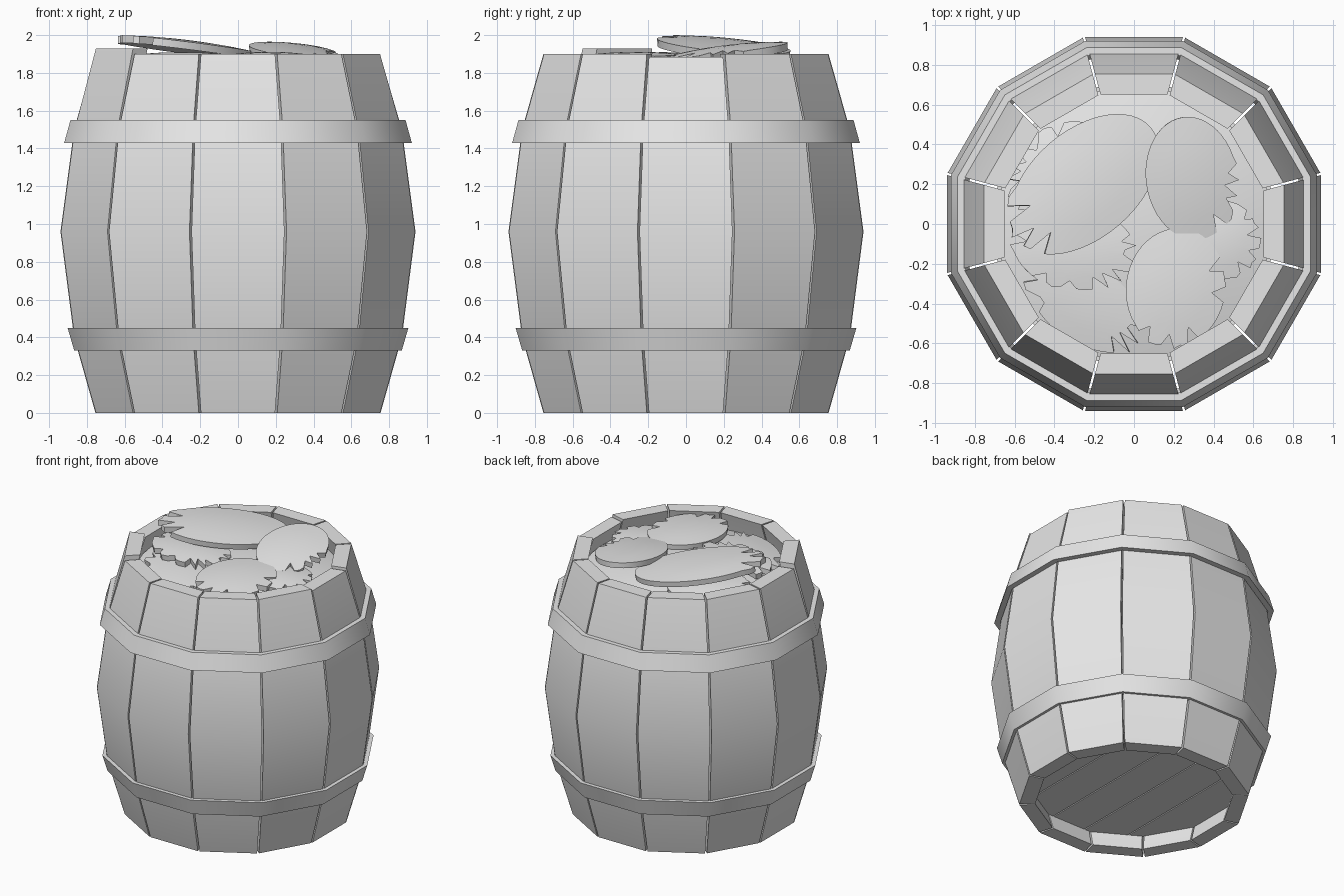
import bpy, bmesh, random
from math import cos, sin, tan, pi, radians, sqrt

random.seed(4)
if "Cube" in bpy.data.objects:
    bpy.data.objects.remove(bpy.data.objects["Cube"], do_unlink=True)

grey = bpy.data.materials.new("pale_grey")
grey.use_nodes = True
grey.diffuse_color = (0.8, 0.8, 0.8, 1)
grey.node_tree.nodes["Principled BSDF"].inputs["Base Color"].default_value = (0.8, 0.8, 0.8, 1)

SIDES = 12
HALF = pi / SIDES
THICK = 0.105


def finish(name, bm, angle=35, solid=0):
    """Turn a bmesh into a shaded object, with optional thickness."""
    bmesh.ops.recalc_face_normals(bm, faces=bm.faces)
    mesh = bpy.data.meshes.new(name)
    bm.to_mesh(mesh)
    bm.free()
    mesh.materials.append(grey)
    obj = bpy.data.objects.new(name, mesh)
    bpy.context.collection.objects.link(obj)
    bpy.ops.object.select_all(action="DESELECT")
    obj.select_set(True)
    bpy.context.view_layer.objects.active = obj
    if solid:
        mod = obj.modifiers.new("thickness", "SOLIDIFY")
        mod.thickness = solid
        mod.offset = -1
        bpy.ops.object.modifier_apply(modifier=mod.name)
    bpy.ops.object.shade_smooth_by_angle(angle=radians(angle))
    return obj


def loft(bm, loops, wrap=False):
    """Bridge equal closed loops; cap the ends unless they wrap round."""
    rows = [[bm.verts.new(p) for p in loop] for loop in loops]
    pairs = list(zip(rows, rows[1:])) + ([(rows[-1], rows[0])] if wrap else [])
    n = len(rows[0])
    for a, b in pairs:
        for i in range(n):
            j = (i + 1) % n
            bm.faces.new((a[i], a[j], b[j], b[i]))
    if not wrap:
        bm.faces.new(rows[0])
        bm.faces.new(rows[-1])
    return rows


def polygon(apothem, z):
    r = apothem / cos(HALF)
    return [(r * cos(HALF * (2 * i + 1)), r * sin(HALF * (2 * i + 1)), z) for i in range(SIDES)]


# Staves: a bowed plank for each side, two cut to odd lengths
PROFILE = [(0, 0.755), (0.4, 0.868), (0.96, 0.94), (1.5, 0.868), (1.9, 0.755)]
for k in range(SIDES):
    a = 2 * HALF * k
    extra = {7: 0.03, 0: -0.015}.get(k, 0)
    bm = bmesh.new()
    loops = []
    for z, r in PROFILE:
        if z == PROFILE[-1][0]:
            z += extra
        loop = []
        for d, side in ((r, -1), (r, 1), (r - THICK, 1), (r - THICK, -1)):
            w = side * (d * tan(HALF) - 0.006)
            loop.append((d * cos(a) - w * sin(a), d * sin(a) + w * cos(a), z))
        loops.append(loop)
    loft(bm, loops)
    finish(f"stave_{k + 1}", bm)

# Hoops: tapered straps round the staves
for name, z0, r0, z1, r1 in (("lower_hoop", 0.33, 0.867, 0.45, 0.902),
                             ("upper_hoop", 1.43, 0.92, 1.55, 0.887)):
    bm = bmesh.new()
    loft(bm, [polygon(r0, z0), polygon(r1, z1), polygon(r1 - 0.04, z1), polygon(r0 - 0.04, z0)], True)
    finish(name, bm)

# Floor: parallel boards trimmed to the inside of the barrel
BOARDS = 5
SPAN = 1.38
for k in range(BOARDS):
    bm = bmesh.new()
    loft(bm, [polygon(SPAN / 2, 0.12), polygon(SPAN / 2, 0.17)])
    left = SPAN * (k / BOARDS - 0.5) + 0.004
    right = SPAN * ((k + 1) / BOARDS - 0.5) - 0.004
    for x, sign in ((left, -1), (right, 1)):
        cut = bmesh.ops.bisect_plane(bm, geom=bm.verts[:] + bm.edges[:] + bm.faces[:],
                                     plane_co=(x, 0, 0), plane_no=(sign, 0, 0), clear_outer=True)
        edges = [e for e in cut["geom_cut"] if isinstance(e, bmesh.types.BMEdge)]
        if edges:
            bmesh.ops.contextual_create(bm, geom=edges)
    finish(f"floor_board_{k + 1}", bm)


def disc(bm, rings, point):
    """Fill a disc of concentric rings; point(ring, i) gives each place."""
    n = 48
    centre = bm.verts.new(point(0, 0, n))
    prev = None
    for s in rings:
        ring = [bm.verts.new(point(s, i, n)) for i in range(n)]
        for i in range(n):
            j = (i + 1) % n
            if prev:
                bm.faces.new((prev[i], ring[i], ring[j], prev[j]))
            else:
                bm.faces.new((centre, ring[i], ring[j]))
        prev = ring


# Mound filling the top of the barrel
bm = bmesh.new()
disc(bm, (0.25, 0.5, 0.75, 1),
     lambda s, i, n: (0.69 * s * cos(2 * pi * i / n), 0.69 * s * sin(2 * pi * i / n), 1.87 - 0.1 * s * s))
finish("mound", bm, 60)


def leaf(name, x, y, z, rx, ry, turn, tilt, torn, bulge=0.02):
    """Domed thick leaf whose edge is torn within the given arcs (degrees)."""
    t = radians(turn)
    n = 48
    edge = []
    for i in range(n):
        deg = 360 * i / n
        ripped = any((deg - a) % 360 < (b - a) for a, b in torn)
        notch = i % 4 == 0 or random.random() < 0.12
        edge.append((random.uniform(0.7, 0.82) if notch else random.uniform(0.97, 1.06)) if ripped else 1)

    def point(s, i, n):
        a = 2 * pi * i / n
        r = s * (edge[i] if s == 1 else 1)
        u, v = rx * r * cos(a), ry * r * sin(a)
        dx, dy = u * cos(t) - v * sin(t), u * sin(t) + v * cos(t)
        return (x + dx, y + dy, z + tilt[0] * dx + tilt[1] * dy + bulge * (1 - r * r))

    bm = bmesh.new()
    disc(bm, (0.35, 0.66, 1), point)
    finish(name, bm, 35, 0.04)


# Torn leaves, lowest first
leaf("low_front_leaf", -0.24, -0.36, 1.83, 0.36, 0.23, -38, (0.03, 0.08), [(190, 250), (330, 380)])
leaf("low_back_leaf", -0.38, 0.28, 1.86, 0.28, 0.2, 40, (0.08, -0.08), [(60, 200)])
leaf("right_leaf", 0.43, -0.08, 1.865, 0.2, 0.2, 10, (-0.05, 0), [(-80, 60)])
leaf("left_leaf", -0.3, -0.12, 1.89, 0.31, 0.21, -8, (0, 0), [(130, 200), (230, 390)])
leaf("front_leaf", 0.21, -0.32, 1.89, 0.25, 0.3, -8, (-0.03, 0.03), [(225, 310), (-5, 35)])
leaf("back_right_leaf", 0.29, 0.23, 1.925, 0.23, 0.31, 8, (-0.08, 0.11), [(-65, 10)])
leaf("back_left_leaf", -0.25, 0.2, 1.95, 0.44, 0.27, 41, (-0.11, -0.04), [(130, 205)])
